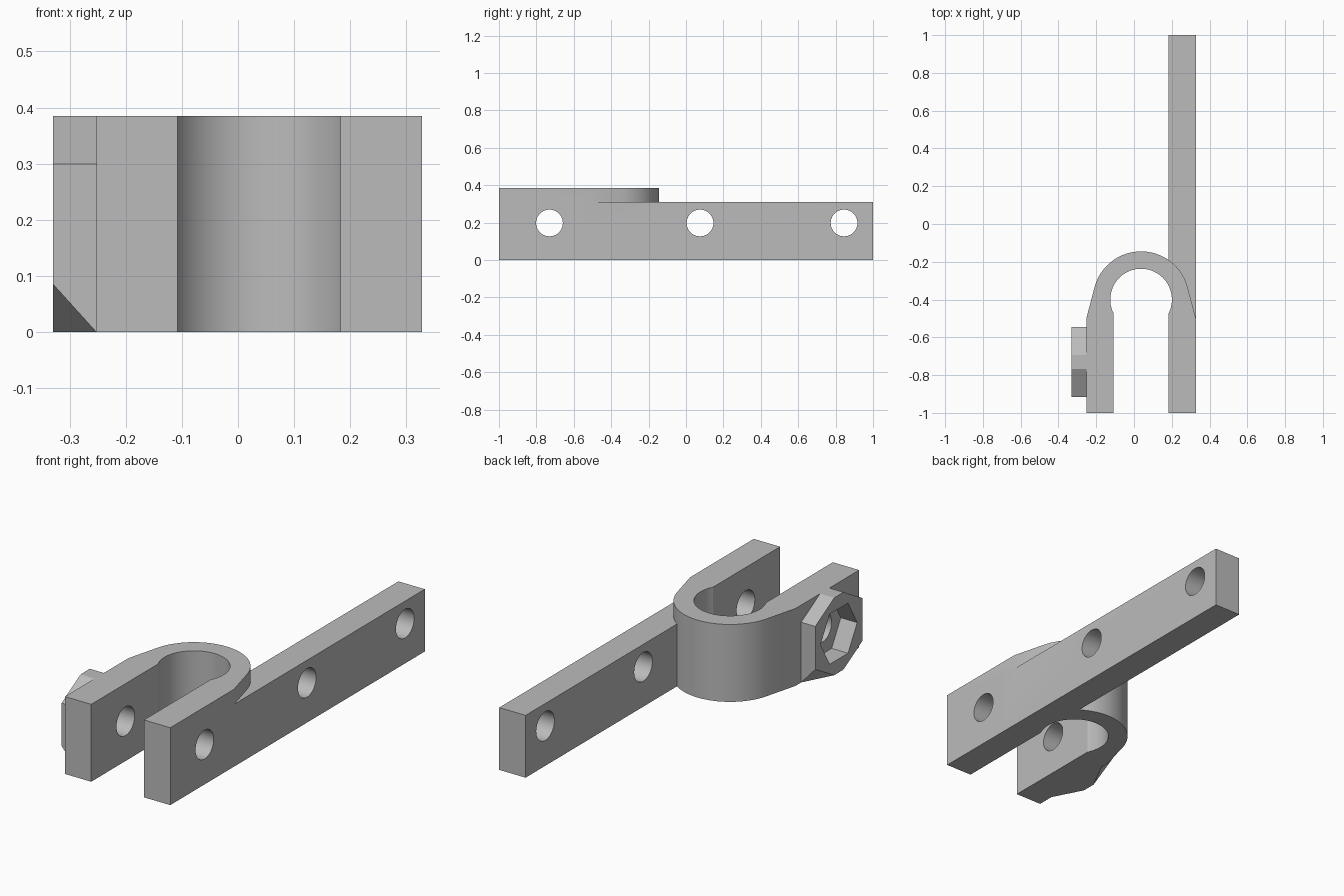
import bpy, bmesh, math
from mathutils import Matrix, Vector

cube = bpy.data.objects.get("Cube")
if cube:
    bpy.data.objects.remove(cube, do_unlink=True)

grey = bpy.data.materials.new("plain_grey")
grey.use_nodes = True
grey.diffuse_color = (0.5, 0.5, 0.5, 1)
grey.node_tree.nodes["Principled BSDF"].inputs["Base Color"].default_value = grey.diffuse_color

HEIGHT, BAR_HEIGHT = 0.385, 0.31
CX, CY = 0.0375, -0.4               # clamp centre
BORE, OUTER = 0.163, 0.255          # clamp radii
SLOT, WIDE = 0.145, 0.29            # half widths of slot and of both arms
BOLT_Y, BOLT_Z = -0.73, HEIGHT / 2
LEFT, BOSS = CX - WIDE, -0.33       # outer face of the left arm, face of the boss


def finish(name, bm):
    bmesh.ops.recalc_face_normals(bm, faces=bm.faces)
    mesh = bpy.data.meshes.new(name)
    bm.to_mesh(mesh)
    bm.free()
    mesh.materials.append(grey)
    obj = bpy.data.objects.new(name, mesh)
    bpy.context.collection.objects.link(obj)
    return obj


def box(name, low, high):
    low, high = Vector(low), Vector(high)
    bm = bmesh.new()
    bmesh.ops.create_cube(bm, size=1)
    for v in bm.verts:
        v.co = (low + high) / 2 + v.co * (high - low)
    return finish(name, bm)


def cylinder(name, centre, radius, depth, sides, along_x=False):
    bm = bmesh.new()
    bmesh.ops.create_cone(bm, cap_ends=True, segments=sides, radius1=radius,
                          radius2=radius, depth=depth)
    turn = Matrix.Rotation(math.pi / 2, 4, 'Y') if along_x else Matrix()
    bm.transform(Matrix.Translation(centre) @ turn)
    return finish(name, bm)


def combine(target, other, operation):
    mod = target.modifiers.new(operation.lower(), 'BOOLEAN')
    mod.operation, mod.solver, mod.object = operation, 'EXACT', other
    bpy.context.view_layer.objects.active = target
    bpy.ops.object.modifier_apply(modifier=mod.name)
    bpy.data.objects.remove(other, do_unlink=True)


# Clamp body: round back with tangent flanks running into two straight arms
flank = Vector((WIDE, -0.1))
start = math.atan2(flank.y, flank.x) + math.acos(OUTER / flank.length)
steps = 48
outline = [(WIDE, -0.6), tuple(flank)]
for i in range(steps + 1):
    a = start + (math.pi - 2 * start) * i / steps
    outline.append((OUTER * math.cos(a), OUTER * math.sin(a)))
outline += [(-WIDE, flank.y), (-WIDE, -0.6)]
bm = bmesh.new()
face = bm.faces.new([bm.verts.new((CX + x, CY + y, 0)) for x, y in outline])
top = bmesh.ops.extrude_face_region(bm, geom=[face])["geom"]
for v in top:
    if isinstance(v, bmesh.types.BMVert):
        v.co.z = HEIGHT
bracket = finish("clamp_bracket", bm)

# Long mounting bar
combine(bracket, box("bar", (CX + SLOT, -0.6, 0), (CX + WIDE, 1, BAR_HEIGHT)), 'UNION')

# Hexagonal nut boss, trimmed top and bottom, flared to a foot on the arm
half = 0.185
corner, tip = half / math.sqrt(3), 2 * half / math.sqrt(3)
flat = (tip - HEIGHT / 2) * math.sqrt(3)
bm = bmesh.new()
for x in (BOSS, LEFT + 0.02):
    for side in (-1, 1):
        for y, z in ((half, corner), (flat, HEIGHT / 2)):
            for up in (-1, 1):
                bm.verts.new((x, BOLT_Y + side * y, BOLT_Z + up * z))
for x in (LEFT, LEFT + 0.02):
    for side in (-1, 1):
        bm.verts.new((x, BOLT_Y + side * half, 0))
hull = bmesh.ops.convex_hull(bm, input=bm.verts)
bmesh.ops.delete(bm, geom=[v for v in bm.verts if not v.link_faces], context='VERTS')
bmesh.ops.dissolve_limit(bm, angle_limit=0.01, verts=bm.verts, edges=bm.edges)
combine(bracket, finish("nut_boss", bm), 'UNION')

# Clamp bore and the slot between the arms
combine(bracket, cylinder("bore", (CX, CY, 0.2), BORE, 1, 72), 'DIFFERENCE')
combine(bracket, box("slot", (CX - SLOT, -1.2, -0.2), (CX + SLOT, CY - 0.03, 0.6)), 'DIFFERENCE')

# Bolt holes through the arms and bar, and the hexagonal nut pocket
for y in (BOLT_Y, 0.075, 0.845):
    combine(bracket, cylinder("bolt_hole", (0, y, 0.198), 0.0715, 2, 40, True), 'DIFFERENCE')
pocket_depth = 0.09
combine(bracket, cylinder("nut_pocket", (BOSS + pocket_depth - 0.1, BOLT_Y, BOLT_Z),
                          0.144, 0.2, 6, True), 'DIFFERENCE')

bpy.ops.object.select_all(action='DESELECT')
bracket.select_set(True)
bpy.context.view_layer.objects.active = bracket
bpy.ops.object.shade_smooth_by_angle(angle=math.radians(25))
